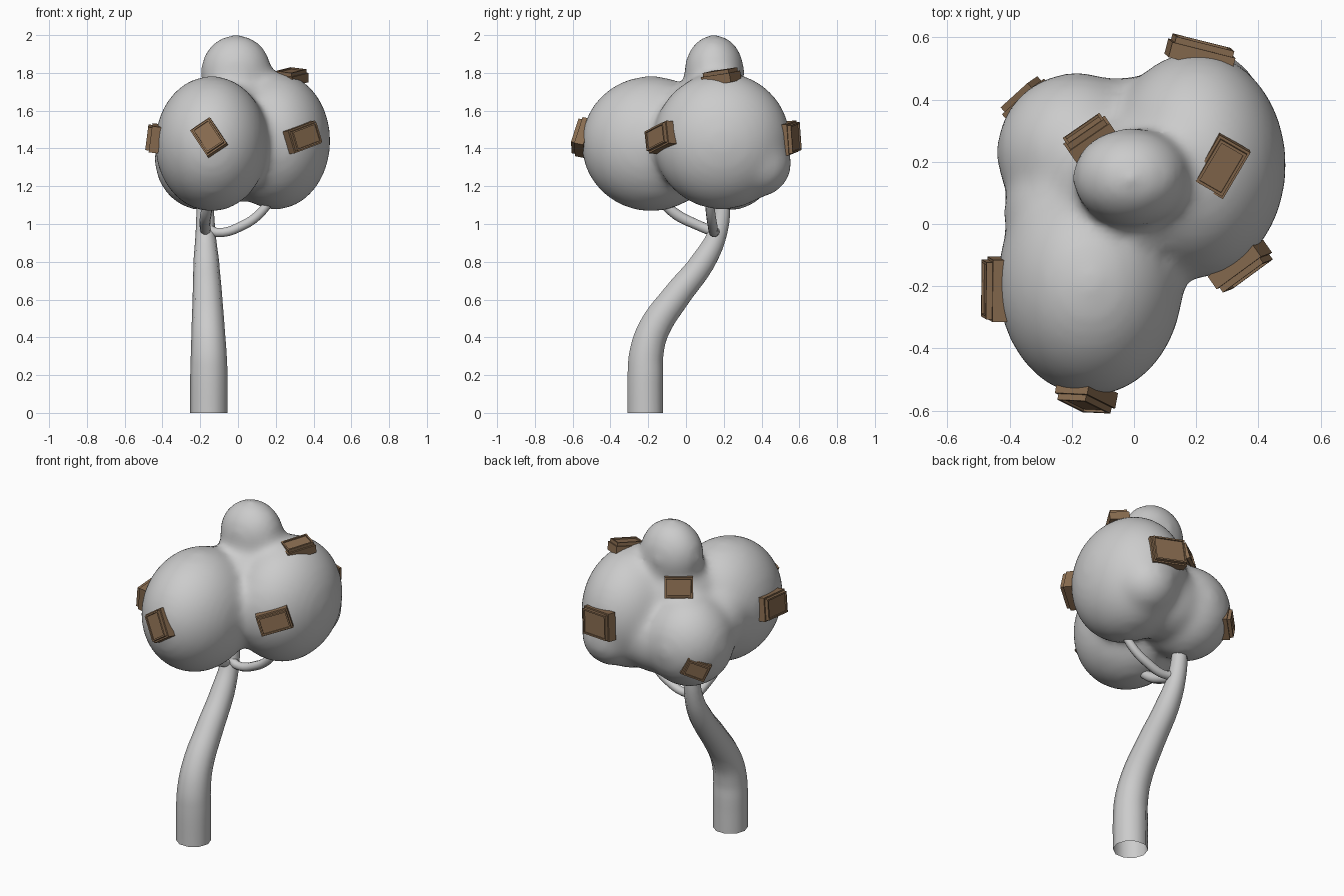
import bpy, bmesh
from mathutils import Vector, Matrix

if "Cube" in bpy.data.objects:
    bpy.data.objects.remove(bpy.data.objects["Cube"])

brown = bpy.data.materials.new("brown")
brown.diffuse_color = (0.25, 0.15, 0.08, 1)
brown.use_nodes = True
brown.node_tree.nodes["Principled BSDF"].inputs["Base Color"].default_value = brown.diffuse_color


def add_object(name, bm):
    mesh = bpy.data.meshes.new(name)
    bm.to_mesh(mesh)
    bm.free()
    ob = bpy.data.objects.new(name, mesh)
    bpy.context.collection.objects.link(ob)
    return ob


# Canopy: ellipsoid lobes fused into one soft mass
lobes = [
    ((-0.14, -0.185, 1.425), (0.30, 0.37, 0.36)),    # front lobe
    ((0.20, 0.19, 1.44), (0.29, 0.365, 0.365)),      # right lobe
    ((-0.185, 0.23, 1.345), (0.258, 0.258, 0.275)),  # back left lobe
    ((-0.01, 0.15, 1.805), (0.19, 0.16, 0.20)),      # crown
    ((-0.01, 0.10, 1.54), (0.25, 0.24, 0.24)),       # core
    ((0.23, 0.38, 1.32), (0.18, 0.18, 0.18)),        # lower back bulge
    ((0.0, 0.27, 1.33), (0.22, 0.205, 0.215)),       # back filler
    ((-0.22, 0.04, 1.42), (0.20, 0.20, 0.20)),       # left filler
]
bm = bmesh.new()
for loc, rad in lobes:
    bmesh.ops.create_icosphere(bm, subdivisions=4, radius=1,
                               matrix=Matrix.Translation(loc) @ Matrix.Diagonal((*rad, 1)))
canopy = add_object("canopy", bm)
rm = canopy.modifiers.new("fuse", 'REMESH')
rm.mode, rm.voxel_size, rm.use_smooth_shade = 'VOXEL', 0.022, True
sm = canopy.modifiers.new("soften", 'SMOOTH')
sm.factor, sm.iterations = 0.5, 24


# Trunk and branches: tapered tubes along smooth paths
def tube(name, points, resolution=3):
    cu = bpy.data.curves.new(name, 'CURVE')
    cu.dimensions = '3D'
    cu.bevel_depth = 1
    cu.bevel_resolution = resolution
    cu.resolution_u = 5
    sp = cu.splines.new('BEZIER')
    sp.bezier_points.add(len(points) - 1)
    for bp, (x, y, z, r) in zip(sp.bezier_points, points):
        bp.co, bp.radius = (x, y, z), r
        bp.handle_left_type = bp.handle_right_type = 'AUTO'
    sp.use_smooth = True
    ob = bpy.data.objects.new(name, cu)
    bpy.context.collection.objects.link(ob)


tube("trunk", [(-0.154, -0.215, 0, 0.099), (-0.154, -0.215, 0.2, 0.099),
               (-0.155, -0.21, 0.31, 0.095), (-0.158, -0.172, 0.44, 0.088),
               (-0.162, -0.05, 0.62, 0.078), (-0.168, 0.09, 0.80, 0.068),
               (-0.172, 0.17, 0.96, 0.052), (-0.175, 0.20, 1.18, 0.04)])
tube("right_branch", [(-0.17, 0.16, 0.98, 0.03), (-0.11, 0.15, 0.955, 0.025),
                      (0.03, 0.14, 0.995, 0.026), (0.12, 0.13, 1.06, 0.025),
                      (0.20, 0.12, 1.17, 0.022)])
tube("front_branch", [(-0.17, 0.17, 0.95, 0.028), (-0.175, 0.06, 0.995, 0.028),
                      (-0.17, -0.05, 1.05, 0.03), (-0.15, -0.15, 1.14, 0.025)])


# Framed plaques: slab, raised step, recessed panel
def plaque(name, center, normal, long_axis, length, width):
    bm = bmesh.new()
    bmesh.ops.create_cube(bm, size=1, matrix=Matrix.Translation((0, 0, -0.012))
                          @ Matrix.Diagonal((length, width, 0.05, 1)))
    top = max(bm.faces, key=lambda f: f.calc_center_median().z)
    for inset, lift in ((0.012, 0.02), (0.013, -0.008)):
        bmesh.ops.inset_region(bm, faces=[top], thickness=inset)
        ring = bmesh.ops.extrude_discrete_faces(bm, faces=[top])
        top = ring["faces"][0]
        bmesh.ops.translate(bm, verts=top.verts, vec=(0, 0, lift))
    n = Vector(normal).normalized()
    u = Vector(long_axis)
    u = (u - n * u.dot(n)).normalized()
    v = n.cross(u)
    rot = Matrix((u, v, n)).transposed().to_4x4()
    ob = add_object(name, bm)
    ob.matrix_world = Matrix.Translation(center) @ rot
    ob.data.materials.append(brown)


plaque("front_plaque", (-0.155, -0.555, 1.46), (-0.18, -0.97, 0.2), (0.56, 0, -0.83), 0.17, 0.125)
plaque("left_plaque", (-0.45, -0.21, 1.455), (-1, 0, 0.13), (0, 1, 0.08), 0.20, 0.14)
plaque("right_front_plaque", (0.347, -0.14, 1.46), (0.57, -0.82, 0.08), (0.8, 0.55, 0.3), 0.185, 0.125)
plaque("upper_plaque", (0.28, 0.185, 1.782), (0.03, -0.17, 1), (0.5, 0.87, 0), 0.175, 0.115)
plaque("back_plaque", (0.215, 0.552, 1.455), (0.25, 0.97, 0.05), (1, -0.25, -0.1), 0.21, 0.165)
plaque("back_left_plaque", (-0.348, 0.40, 1.265), (-0.65, 0.75, -0.05), (0.75, 0.65, 0.45), 0.145, 0.11)
plaque("crown_plaque", (-0.145, 0.28, 1.67), (-0.55, 0.8, 0.25), (0.8, 0.55, 0), 0.16, 0.12)
